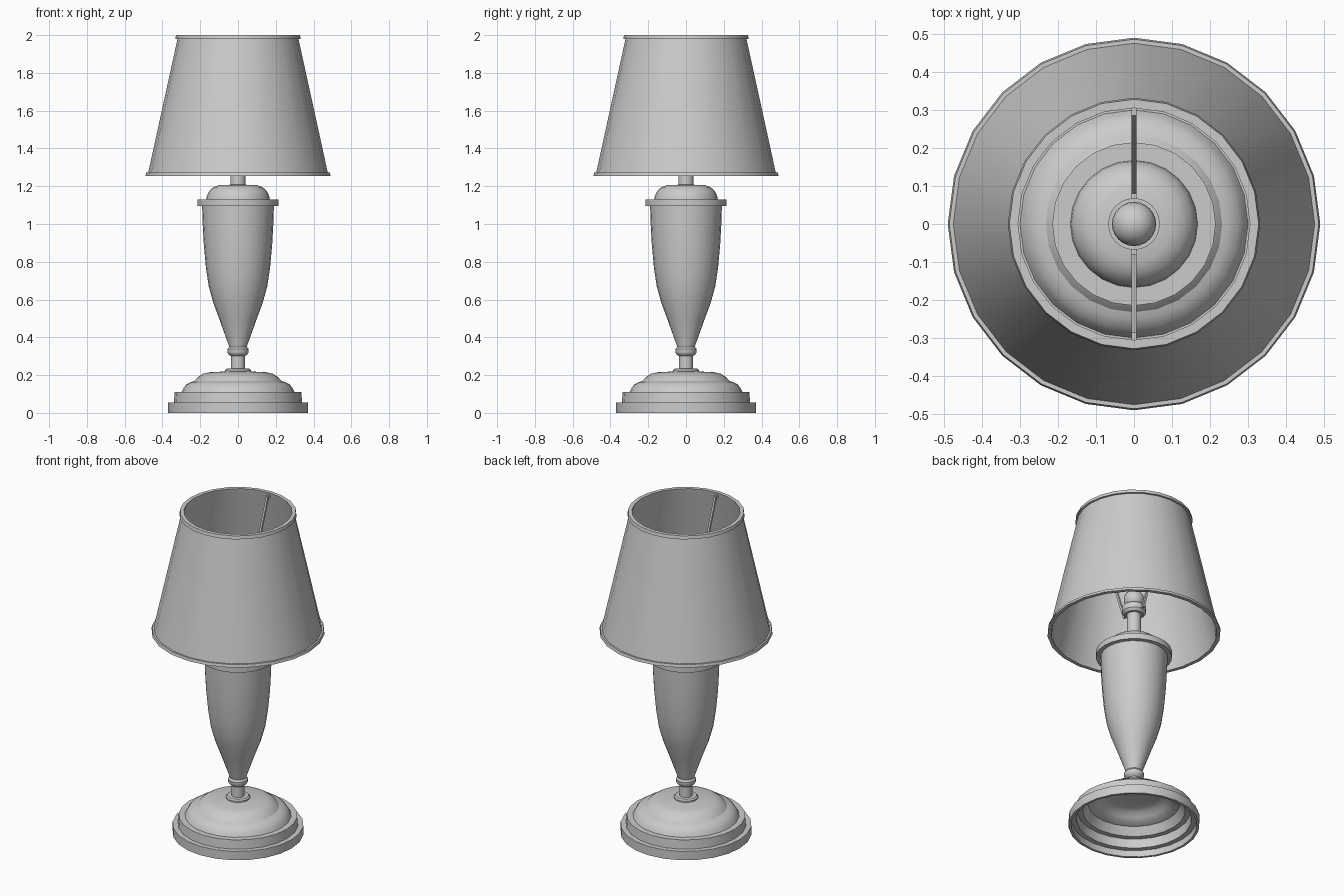
import bpy, bmesh, math
from mathutils import Vector

default = bpy.data.objects.get("Cube")
if default:
    bpy.data.objects.remove(default, do_unlink=True)

SIDES = 24
grey = bpy.data.materials.new("plain grey")
grey.use_nodes = True
GREY = (0.6, 0.6, 0.6, 1)
grey.diffuse_color = GREY
grey.node_tree.nodes["Principled BSDF"].inputs["Base Color"].default_value = GREY


def finish(name, bm):
    bmesh.ops.remove_doubles(bm, verts=bm.verts, dist=1e-5)
    bmesh.ops.recalc_face_normals(bm, faces=bm.faces)
    mesh = bpy.data.meshes.new(name)
    bm.to_mesh(mesh)
    bm.free()
    mesh.materials.append(grey)
    ob = bpy.data.objects.new(name, mesh)
    bpy.context.collection.objects.link(ob)
    bpy.ops.object.select_all(action="DESELECT")
    ob.select_set(True)
    bpy.context.view_layer.objects.active = ob
    bpy.ops.object.shade_smooth_by_angle(angle=math.radians(32))
    return ob


def lathe(name, profile, closed=False):
    """Revolve (radius, height) points about the vertical axis."""
    bm = bmesh.new()
    vs = [bm.verts.new((0, r, z)) for r, z in profile]
    edges = [bm.edges.new(p) for p in zip(vs, vs[1:])]
    if closed:
        edges.append(bm.edges.new((vs[-1], vs[0])))
    bmesh.ops.spin(bm, geom=vs + edges, cent=(0, 0, 0), axis=(0, 0, 1),
                   angle=math.tau, steps=SIDES, use_duplicate=False)
    return finish(name, bm)


# Hollow stepped foot: outer surface, then back down the inside
lathe("base", [(.37, 0), (.37, .055), (.34, .055), (.335, .11), (.30, .11),
               (.29, .13), (.275, .15), (.25, .163), (.232, .168),
               (.212, .19), (.185, .207), (.15, .215), (.05, .22),
               (.05, .205), (.15, .2), (.18, .19), (.205, .17), (.225, .153),
               (.26, .143), (.28, .11), (.29, .095), (.32, .095),
               (.325, .04), (.355, .04), (.355, 0)], closed=True)

# Washer, neck and collar below the body
lathe("neck", [(0, .2), (.068, .2), (.068, .227), (.06, .235), (.037, .235),
               (.037, .3), (.05, .31), (.056, .32), (.056, .338),
               (.047, .35), (0, .35)])

# Tapered vase body with its flange
lathe("body", [(0, .34), (.045, .34), (.05, .36), (.1, .5), (.13, .58),
               (.155, .67), (.17, .77), (.181, .89), (.187, 1.0),
               (.19, 1.095), (0, 1.095)])
lathe("flange", [(0, 1.095), (.215, 1.095), (.215, 1.13), (0, 1.13)])
lathe("cap", [(.168, 1.125), (.165, 1.15), (.152, 1.175), (.13, 1.195),
              (.1, 1.206), (.04, 1.208), (0, 1.208)])

# Stem, lamp holder and bulb
lathe("stem", [(0, 1.2), (.04, 1.2), (.04, 1.37), (0, 1.37)])
lathe("holder", [(0, 1.37), (.055, 1.37), (.068, 1.385), (.068, 1.42),
                 (.04, 1.42), (0, 1.42)])
bm = bmesh.new()
bmesh.ops.create_uvsphere(bm, u_segments=SIDES, v_segments=12, radius=.058)
bmesh.ops.translate(bm, verts=bm.verts, vec=(0, 0, 1.47))
finish("bulb", bm)

# Conical shade with a trim band at each end
lathe("shade", [(.478, 1.26), (.318, 1.99), (.308, 1.99), (.468, 1.26)], closed=True)
lathe("shade_bottom_trim", [(.49, 1.255), (.486, 1.272), (.464, 1.272), (.468, 1.255)],
      closed=True)
lathe("shade_top_trim", [(.332, 1.98), (.328, 2.0), (.305, 2.0), (.309, 1.98)],
      closed=True)

# Front and back struts that carry the shade from the holder
path = [(.06, 1.40), (.08, 1.40), (.285, 1.985), (.31, 1.985)]
under = [(.06, 1.388), (.09, 1.388), (.294, 1.973), (.31, 1.973)]
for name, side in (("back_strut", 1), ("front_strut", -1)):
    bm = bmesh.new()
    face = bm.faces.new([bm.verts.new((-.006, side * y, z))
                         for y, z in path + under[::-1]])
    out = bmesh.ops.extrude_face_region(bm, geom=[face])
    moved = [v for v in out["geom"] if isinstance(v, bmesh.types.BMVert)]
    bmesh.ops.translate(bm, verts=moved, vec=Vector((.012, 0, 0)))
    finish(name, bm)
